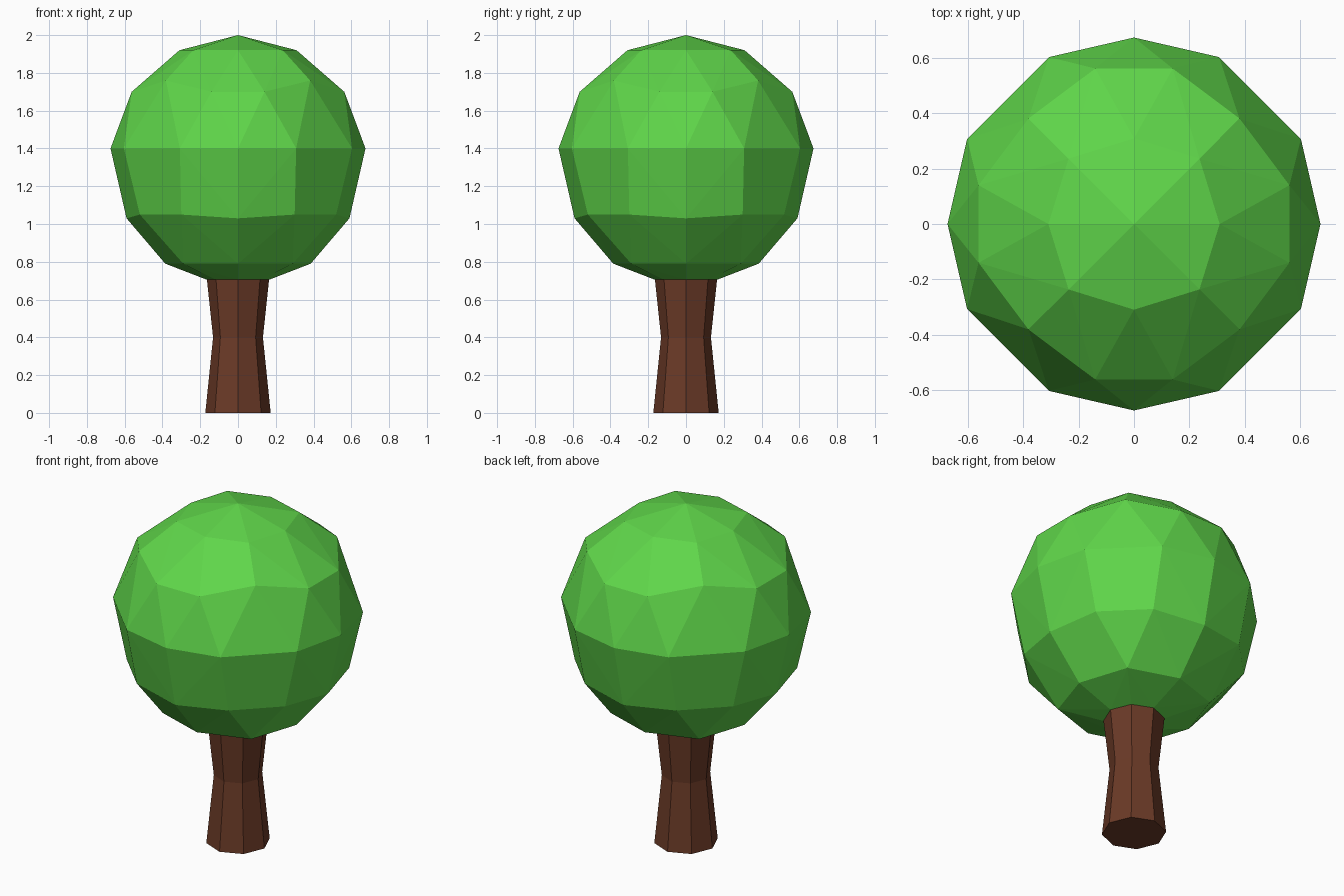
import bpy, bmesh, math

if "Cube" in bpy.data.objects:
    bpy.data.objects.remove(bpy.data.objects["Cube"])


def material(name, rgb):
    m = bpy.data.materials.new(name)
    m.diffuse_color = (*rgb, 1)
    m.use_nodes = True
    m.node_tree.nodes["Principled BSDF"].inputs["Base Color"].default_value = m.diffuse_color
    return m


def ring(bm, z, polar):
    """Add a ring of vertices repeated in four quadrants; polar = [(angle, radius, lift)]."""
    return [bm.verts.new((r * math.cos(math.radians(a + q)), r * math.sin(math.radians(a + q)), z + lift))
            for q in (0, 90, 180, 270) for a, r, lift in polar]


def finish(bm, name, mat):
    bmesh.ops.recalc_face_normals(bm, faces=bm.faces)
    me = bpy.data.meshes.new(name)
    bm.to_mesh(me)
    bm.free()
    me.materials.append(mat)
    ob = bpy.data.objects.new(name, me)
    bpy.context.collection.objects.link(ob)
    return ob


leaf = material("leaf green", (0.115, 0.67, 0.068))
bark = material("bark brown", (0.145, 0.042, 0.02))

# Faceted crown: convex hull over stacked rings
bm = bmesh.new()
bm.verts.new((0, 0, 2.0))
ring(bm, 1.92, [(0, 0.31, 0), (45, 0.335, 0)])
ring(bm, 1.70, [(-14, 0.58, 0), (14, 0.58, 0), (45, 0.54, 0.06)])
ring(bm, 1.40, [(0, 0.675, 0), (27, 0.678, 0), (63, 0.678, 0)])
ring(bm, 1.03, [(0, 0.59, 0), (30, 0.60, 0.02), (60, 0.60, 0.02)])
ring(bm, 0.79, [(0, 0.385, 0), (45, 0.41, 0)])
ring(bm, 0.705, [(0, 0.165, 0), (45, 0.165, 0)])
bmesh.ops.convex_hull(bm, input=bm.verts[:])
finish(bm, "crown", leaf)

# Eight-sided waisted trunk
bm = bmesh.new()
rings = [ring(bm, z, [(0, r, 0), (45, r, 0)])
         for z, r in ((0, 0.173), (0.4, 0.132), (0.71, 0.165))]
for lo, hi in zip(rings, rings[1:]):
    for i in range(8):
        j = (i + 1) % 8
        bm.faces.new((lo[i], lo[j], hi[j], hi[i]))
bm.faces.new(rings[0])
bm.faces.new(rings[-1])
finish(bm, "trunk", bark)
